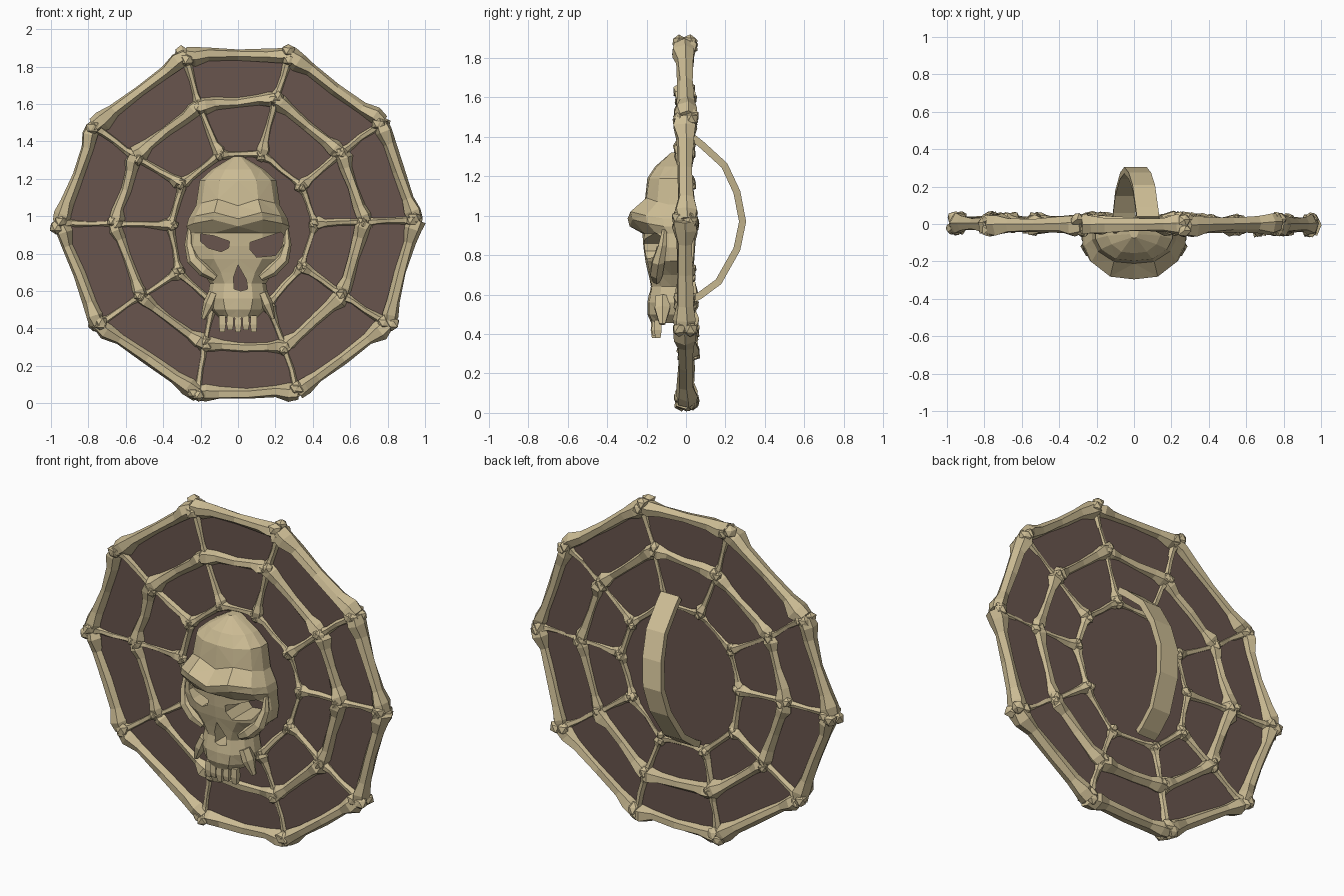
import bpy, bmesh, math, random
from mathutils import Vector

random.seed(4)
if "Cube" in bpy.data.objects:
    bpy.data.objects.remove(bpy.data.objects["Cube"], do_unlink=True)


def material(name, rgb):
    m = bpy.data.materials.new(name)
    m.use_nodes = True
    m.diffuse_color = (*rgb, 1)
    m.node_tree.nodes["Principled BSDF"].inputs["Base Color"].default_value = (*rgb, 1)
    return m


BONE = material("bone", (0.6, 0.5, 0.295))
HIDE = material("brown hide", (0.14, 0.09, 0.075))
DEPTH = Vector((0, 1, 0))


def finish(name, bm, mat):
    bmesh.ops.recalc_face_normals(bm, faces=bm.faces)
    me = bpy.data.meshes.new(name)
    bm.to_mesh(me)
    bm.free()
    me.materials.append(mat)
    ob = bpy.data.objects.new(name, me)
    bpy.context.scene.collection.objects.link(ob)
    return ob


def loft(bm, rings):
    """Skin closed rings of points and cap both ends."""
    rows = [[bm.verts.new(p) for p in ring] for ring in rings]
    n = len(rows[0])
    for a, b in zip(rows, rows[1:]):
        for i in range(n):
            j = (i + 1) % n
            bm.faces.new((a[i], a[j], b[j], b[i]))
    bm.faces.new(rows[0])
    bm.faces.new(rows[-1])


def tube(bm, path, radii, deep=1.0, rough=0.0):
    """Six-sided tube along a path, optionally deeper than wide and uneven."""
    rings = []
    for i, (c, r) in enumerate(zip(path, radii)):
        along = path[min(i + 1, len(path) - 1)] - path[max(i - 1, 0)]
        side = along.cross(DEPTH).normalized()
        ring = []
        for k in range(6):
            a = math.tau * k / 6 + 0.25 * i * rough
            rr = r * random.uniform(1 - rough, 1 + rough)
            ring.append(c + side * math.cos(a) * rr + DEPTH * math.sin(a) * rr * deep)
        rings.append(ring)
    loft(bm, rings)


def bone(bm, p, q, r0, r1, knob):
    """Faceted shaft with flared ends, and paired lobes at each end."""
    side = (q - p).cross(DEPTH).normalized()
    path, radii = [], []
    for t, flare in ((0, 1.25), (0.09, 1.4), (0.22, 1), (0.5, 0.9), (0.78, 1), (0.91, 1.4), (1, 1.25)):
        path.append(p.lerp(q, t) + side * random.uniform(-0.15, 0.15) * r0)
        radii.append((r0 + (r1 - r0) * t) * flare)
    tube(bm, path, radii, 1.25, 0.18)
    if knob:
        for end, s in ((p, 1), (q, -1)):
            along = (q - p).normalized() * s * knob
            for d in (-1, 1):
                at = end + along * 0.2 + (DEPTH * 0.55 + side * random.uniform(-0.5, 0.5)) * d * knob
                geo = bmesh.ops.create_icosphere(bm, subdivisions=1, radius=knob * 0.72)
                for v in geo["verts"]:
                    v.co = at + v.co * random.uniform(0.8, 1.15) + along * v.co.dot(along) * 6


def points(pairs, wobble):
    return [Vector((x, random.uniform(-wobble, wobble), z)) for x, z in pairs]


# Joints of the three bone rings
outer = points([(-.28, 1.86), (.28, 1.86), (.77, 1.5), (.95, .98), (.8, .42),
                (.32, .06), (-.22, .055), (-.75, .42), (-.95, .96), (-.77, 1.48)], .008)
middle = points([(-.21, 1.59), (.2, 1.63), (.55, 1.34), (.68, .97), (.56, .58),
                 (.25, .3), (-.18, .31), (-.52, .57), (-.66, .96), (-.55, 1.32)], .014)
inner = points([(-.1, 1.33), (.13, 1.33), (.34, 1.16), (.41, .96), (.34, .73),
                (.16, .53), (-.13, .54), (-.32, .7), (-.36, .95), (-.3, 1.17)], .012)

# Rings of bones
for name, ring, r, knob in (("outer_bone_ring", outer, .036, .053),
                            ("middle_bone_ring", middle, .034, .046),
                            ("inner_bone_ring", inner, .021, .037)):
    bm = bmesh.new()
    for i, p in enumerate(ring):
        bone(bm, p, ring[(i + 1) % len(ring)], r, r * 0.9, knob)
    finish(name, bm, BONE)

# Spokes between the rings
for name, a, b, r0, r1 in (("outer_spokes", outer, middle, .023, .017),
                           ("inner_spokes", middle, inner, .016, .026)):
    bm = bmesh.new()
    for p, q in zip(a, b):
        bone(bm, p, q, r0, r1, 0)
    finish(name, bm, BONE)

# Stretched hide panel
bm = bmesh.new()
loft(bm, [[(p.x, y, p.z) for p in outer] for y in (-0.004, 0.004)])
finish("hide_panel", bm, HIDE)

# Second hide layer behind, open in the middle
bm = bmesh.new()
rows = []
for ring, s in ((outer, 0.88), (inner, 0.85)):
    rows.append([bm.verts.new((p.x * s, 0.008, 0.96 + (p.z - 0.96) * s)) for p in ring])
for i in range(len(outer)):
    j = (i + 1) % len(outer)
    bm.faces.new((rows[0][i], rows[0][j], rows[1][j], rows[1][i]))
finish("hide_backing", bm, HIDE)

# Slanted arm strap
bm = bmesh.new()
path = [(.03, 1.4), (.08, 1.36), (.195, 1.255), (.258, 1.12), (.287, .97),
        (.258, .83), (.165, .665), (.07, .595), (.03, .575)]
rings = []
for i, (y, z) in enumerate(path):
    a, b = path[max(i - 1, 0)], path[min(i + 1, len(path) - 1)]
    n = Vector((0, a[1] - b[1], b[0] - a[0])).normalized() * 0.018
    c = Vector((0.075 - 0.13 * (1.4 - z) / 0.83, y, z))
    w = Vector((0.06, 0, 0))
    rings.append([c - w - n, c + w - n, c + w + n, c - w + n])
loft(bm, rings)
finish("arm_strap", bm, BONE)

# Skull: stacked half-round sections of height, half width and front depth
sections = [(1.32, .025, .07), (1.25, .14, .15), (1.19, .205, .19), (1.07, .225, .205),
            (1.0, .265, .29), (.96, .275, .28), (.91, .27, .215), (.84, .28, .21),
            (.77, .268, .2), (.7, .19, .185), (.64, .15, .175), (.56, .165, .19),
            (.5, .145, .19), (.455, .1, .17)]
shape = [(0, 1), (.48, .95), (.86, .68), (1, .38), (1, .06)]
bm = bmesh.new()
rings = []
for z, w, f in sections:
    half = [(w * u, -f * v - 0.006) for u, v in shape]
    half.append((w * 0.9, -0.007))
    full = half + [(-x, y) for x, y in reversed(half[1:])]
    # The brow arches over each eye and dips between them
    arch = 0.035 if 0.93 < z < 1.1 else 0
    rings.append([(x, y, z + arch * math.sin(math.pi * abs(x) / w) - arch * 0.4) for x, y in full])
loft(bm, rings)
bmesh.ops.triangulate(bm, faces=bm.faces)
skull = finish("skull", bm, BONE)

# Uneven eye openings and an off-centre nose opening
left_eye = [(.065, .86), (.14, .885), (.23, .915), (.265, .875), (.2, .79), (.1, .78), (.065, .82)]
right_eye = [(-.045, .865), (-.13, .895), (-.2, .905), (-.2, .865), (-.16, .83), (-.09, .81), (-.05, .83)]
nose = [(0, .74), (.045, .66), (.052, .61), (.015, .6), (-.02, .61), (-.025, .67)]
bm = bmesh.new()
for outline in (left_eye, right_eye, nose):
    loft(bm, [[(x, y, z) for x, z in outline] for y in (-0.5, 0.05)])
cutter = finish("socket_cutter", bm, HIDE)
cutter.hide_render = True
cut = skull.modifiers.new("sockets", "BOOLEAN")
cut.operation = "DIFFERENCE"
cut.solver = "EXACT"
cut.object = cutter
deps = bpy.context.evaluated_depsgraph_get()
carved = bpy.data.meshes.new_from_object(skull.evaluated_get(deps))
skull.modifiers.clear()
skull.data = carved
carved.materials.clear()
carved.materials.append(BONE)
for poly in carved.polygons:
    poly.material_index = 0
bpy.data.objects.remove(cutter, do_unlink=True)

# Cheek bones and jaw spurs
bm = bmesh.new()
for s in (-1, 1):
    cheek = [Vector((s * x, y, z)) for x, y, z in
             ((.26, -.11, .93), (.262, -.12, .85), (.24, -.14, .77), (.18, -.15, .71), (.12, -.15, .67))]
    tube(bm, cheek, (.012, .024, .036, .036, .02))
    spur = [Vector((s * x, -.12, z)) for x, z in ((.13, .59), (.155, .53), (.188, .45))]
    tube(bm, spur, (.028, .032, .012), 1.4)
finish("cheek_bones", bm, BONE)

# Upper teeth
bm = bmesh.new()
for k in range(5):
    x = (k - 2) * 0.042
    y = -0.16 + 2.5 * x * x
    tip = 0.38 + 0.012 * (k % 2)
    loft(bm, [[(x + u * w, y + v * w, z) for u, v in ((-1, -1), (1, -1), (1, 1), (-1, 1))]
              for z, w in ((0.47, 0.016), (0.42, 0.019), (tip, 0.013))])
finish("teeth", bm, BONE)
